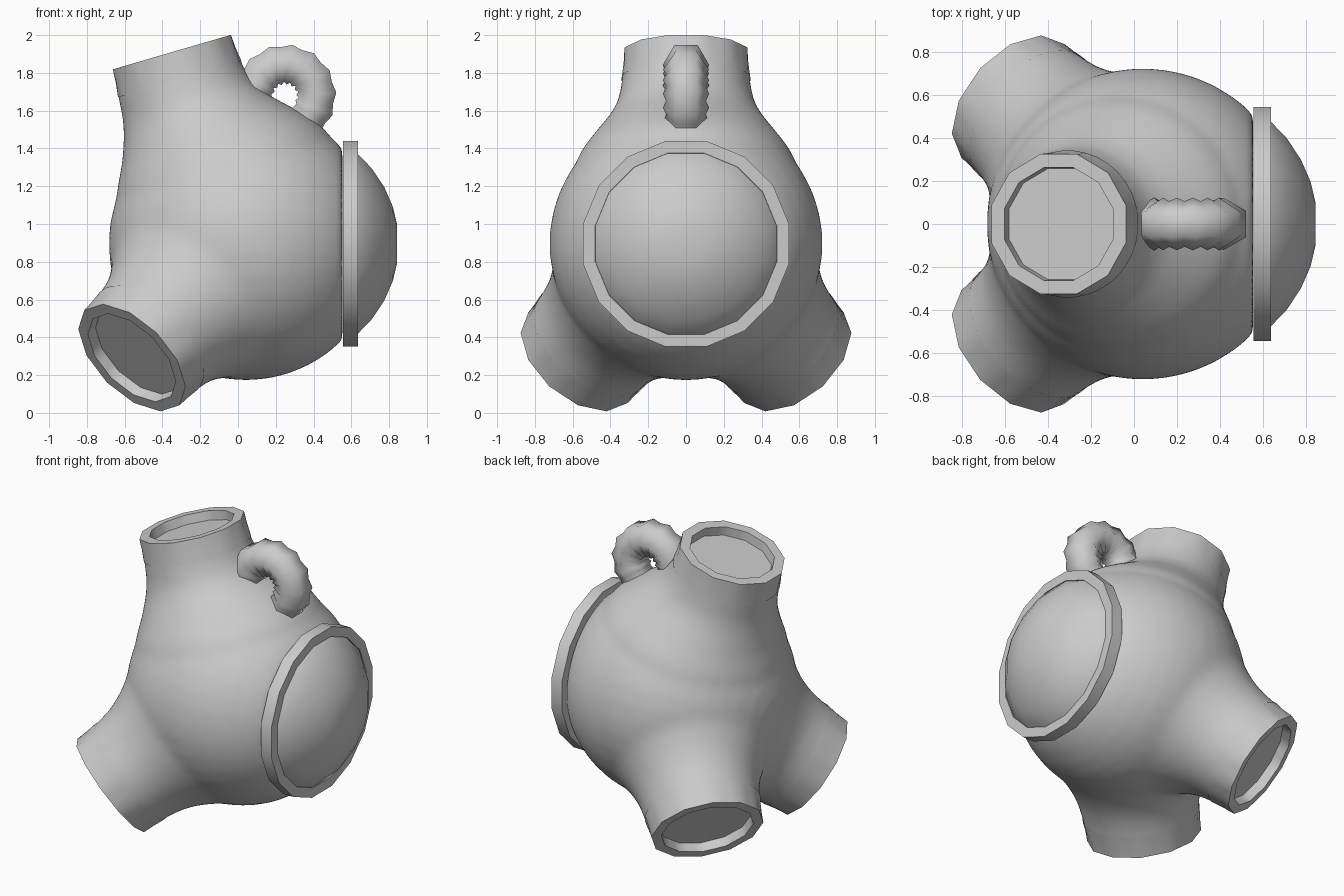
import bpy, bmesh
from math import sin, cos, pi, radians
from mathutils import Vector

if "Cube" in bpy.data.objects:
    bpy.data.objects.remove(bpy.data.objects["Cube"])

C = Vector((0.04, 0, 0.895))      # centre of the round body
R = 0.725


def make(name, rings, cap0=True, cap1=True, angle=40):
    """Skin a list of equal-length point rings into one object."""
    bm = bmesh.new()
    vs = [[bm.verts.new(p) for p in ring] for ring in rings]
    n = len(rings[0])
    for a, b in zip(vs, vs[1:]):
        for i in range(n):
            j = (i + 1) % n
            bm.faces.new((a[i], a[j], b[j], b[i]))
    if cap0:
        bm.faces.new(vs[0][::-1])
    if cap1:
        bm.faces.new(vs[-1])
    bmesh.ops.recalc_face_normals(bm, faces=bm.faces)
    me = bpy.data.meshes.new(name)
    bm.to_mesh(me)
    bm.free()
    ob = bpy.data.objects.new(name, me)
    bpy.context.collection.objects.link(ob)
    bpy.ops.object.select_all(action='DESELECT')
    ob.select_set(True)
    bpy.context.view_layer.objects.active = ob
    bpy.ops.object.shade_smooth_by_angle(angle=radians(angle))
    return ob


def circle(c, n, ref, r, sides, off=0.5, facet=0.0):
    """Ring round axis n; facet=1 pulls the circle in to a 12-gon."""
    n = n.normalized()
    u = (ref - n * ref.dot(n)).normalized()
    v = n.cross(u)
    pts = []
    for i in range(sides):
        t = 2 * pi * i / sides
        k = 1 + facet * (cos(pi / 12) / cos(t % (pi / 6) - pi / 12) - 1)
        a = t + off * pi / 6
        pts.append(c + (u * cos(a) + v * sin(a)) * r * k)
    return pts


def lathe_x(name, profile, sides, angle=40, off=0.5):
    """Turn a profile of (x, radius) about the x axis of the body."""
    return make(name, [circle(Vector((x, 0, C.z)), Vector((1, 0, 0)), Vector((0, 0, 1)), r,
                              sides, off * 12 / sides) for x, r in profile], angle=angle)


# round body
body = lathe_x("body", [(C.x - R * cos(t), max(R * sin(t), 0.004))
                        for t in [pi * i / 20 for i in range(16)]], 40)

# collar ring and domed window
lathe_x("window_ring", [(0.555, 0.555), (0.635, 0.555), (0.635, 0.49), (0.60, 0.485)], 16, 25)
lathe_x("window_dome", [(0.57, 0.52), (0.635, 0.485), (0.71, 0.405), (0.775, 0.305),
                        (0.82, 0.2), (0.843, 0.1)], 16)


def nozzle(name, rim, n, ref, r_out, r_in, prof, off):
    """Flared neck flowing out of the body, plus a 12-sided recessed rim."""
    n = n.normalized()
    shift = C - rim
    shift = shift - n * shift.dot(n)
    # profile: distance back from rim, radius, shift towards body centre
    neck = make(name + "_neck", [circle(rim - n * d + shift * s, n, ref, r, 36)
                                 for d, r, s in prof])
    make(name + "_rim", [circle(rim - n * d, n, ref, r, 36, off, f) for d, r, f in
                         ((0.15, prof[1][1], 0), (0.07, (prof[0][1] + r_out) / 2 + .002, .6),
                          (0, r_out, 1), (0, r_in, 1), (0.06, r_in - .005, 1))], cap0=False)
    return neck


base = [(0.50, 0.497, .82), (0.56, 0.54, .95), (0.62, 0.575, 1), (0.68, 0.595, 1)]
top_prof = [(0.08, 0.334, 0), (0.18, 0.342, 0), (0.28, 0.362, .12),
            (0.36, 0.400, .32), (0.43, 0.448, .58)] + base
low_prof = [(0.08, 0.358, 0), (0.18, 0.366, 0), (0.28, 0.385, 0.1),
            (0.36, 0.415, .3), (0.43, 0.452, .55)] + base
necks = [nozzle("top_nozzle", Vector((-0.35, 0, 1.91)), Vector((-0.28, 0, 0.96)),
                Vector((0, 1, 0)), 0.337, 0.272, top_prof, 0.5)]
for side, s in (("left", -1), ("right", 1)):
    necks.append(nozzle(side + "_nozzle", Vector((-0.562, 0.572 * s, 0.292)),
                        Vector((-0.603, 0.523 * s, -0.603)), Vector((1, 0, -1)),
                        0.356, 0.292, low_prof, 0))

# merge the necks into the body as one smooth skin
bpy.ops.object.select_all(action='DESELECT')
for ob in necks + [body]:
    ob.select_set(True)
bpy.context.view_layer.objects.active = body
bpy.ops.object.join()
m = body.modifiers.new("merge", 'REMESH')
m.mode = 'VOXEL'
m.voxel_size = 0.024
m.use_smooth_shade = True
m = body.modifiers.new("relax", 'SMOOTH')
m.factor = 0.5
m.iterations = 14

# ribbed hose handle arching over the top
ribs = 8
a0, a1 = radians(-36), radians(174)
H = Vector((0.25, 0, 1.68))


def hose_ring(a, r, extend=0):
    """Six-sided cross-section of the hose at arc angle a."""
    out = Vector((cos(a), 0, sin(a)))
    c = H + out * 0.165 + Vector((sin(a), 0, -cos(a))) * extend
    return [c + (Vector((0, 1, 0)) * cos(pi * k / 3) + out * sin(pi * k / 3)) * r
            for k in range(6)]


hose = [hose_ring(a0, 0.125, 0.12)]
hose += [hose_ring(a0 + (a1 - a0) * i / (ribs * 2), 0.122 if i % 2 else 0.106)
         for i in range(ribs * 2 + 1)]
hose.append(hose_ring(a1, 0.13, -0.14))
make("hose_handle", hose, angle=65)
